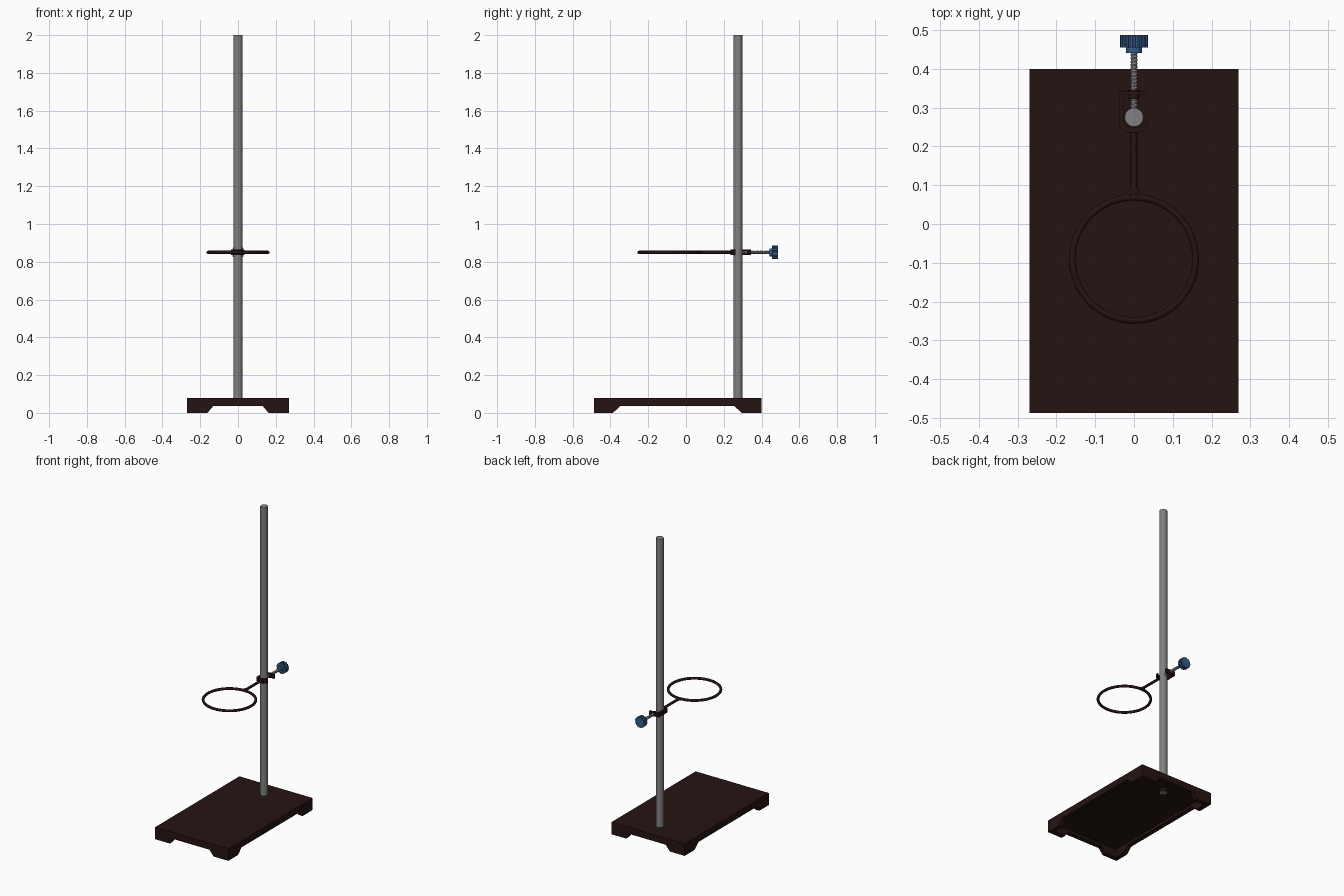
import bpy, bmesh, math
from mathutils import Vector, Matrix

if "Cube" in bpy.data.objects:
    bpy.data.objects.remove(bpy.data.objects["Cube"])

ROD_Y, RING_Z = 0.275, 0.85


def material(name, color):
    m = bpy.data.materials.new(name)
    m.diffuse_color = (*color, 1)
    m.use_nodes = True
    m.node_tree.nodes["Principled BSDF"].inputs["Base Color"].default_value = m.diffuse_color
    return m


IRON = material("dark_iron", (0.018, 0.007, 0.006))
BLUE = material("blue_plastic", (0.035, 0.11, 0.25))
STEEL = material("steel", (0.22, 0.22, 0.22))


def finish(name, bm, mat, smooth=False):
    bmesh.ops.recalc_face_normals(bm, faces=bm.faces)
    me = bpy.data.meshes.new(name)
    bm.to_mesh(me)
    bm.free()
    ob = bpy.data.objects.new(name, me)
    bpy.context.collection.objects.link(ob)
    me.materials.append(mat)
    if smooth:
        bpy.ops.object.select_all(action='DESELECT')
        bpy.context.view_layer.objects.active = ob
        ob.select_set(True)
        bpy.ops.object.shade_smooth_by_angle(angle=math.radians(40))
    return ob


def prism(name, pts, vec, mat):
    """Extrude a closed 3D outline along vec."""
    bm = bmesh.new()
    f = bm.faces.new([bm.verts.new(p) for p in pts])
    ext = bmesh.ops.extrude_face_region(bm, geom=[f])['geom']
    bmesh.ops.translate(bm, vec=vec, verts=[e for e in ext if isinstance(e, bmesh.types.BMVert)])
    return finish(name, bm, mat)


def cylinder(name, a, b, r, mat, seg=32):
    a, b = Vector(a), Vector(b)
    bm = bmesh.new()
    rot = (b - a).to_track_quat('Z', 'Y').to_matrix().to_4x4()
    bmesh.ops.create_cone(bm, cap_ends=True, segments=seg, radius1=r, radius2=r,
                          depth=(b - a).length, matrix=Matrix.Translation((a + b) / 2) @ rot)
    return finish(name, bm, mat, True)


def tube(name, pts, r, cyclic=False):
    cu = bpy.data.curves.new(name, 'CURVE')
    cu.dimensions = '3D'
    cu.bevel_depth, cu.bevel_resolution, cu.use_fill_caps = r, 4, True
    sp = cu.splines.new('POLY')
    sp.points.add(len(pts) - 1)
    for p, q in zip(sp.points, pts):
        p.co = (q[0], q[1], RING_Z, 1)
    sp.use_cyclic_u = cyclic
    cu.materials.append(IRON)
    ob = bpy.data.objects.new(name, cu)
    bpy.context.collection.objects.link(ob)
    return ob


def rect(x0, x1, y0, y1, z):
    return [(x0, y0, z), (x1, y0, z), (x1, y1, z), (x0, y1, z)]


# Hollow base with trapezoid openings between four corner feet
base = prism("base", rect(-.27, .27, -.487, .40, 0), (0, 0, .08), IRON)
arch = [(0, -.01), (.012, 0), (.04, .037)]
hollow = prism("hollow_cutter", rect(-.24, .24, -.457, .37, -.02), (0, 0, .075), IRON)
front_gap = prism("front_gap_cutter",
                  [(-.166, -1, -.005), (-.13, -1, .037), (.13, -1, .037), (.166, -1, -.005)],
                  (0, 2, 0), IRON)
side_gap = prism("side_gap_cutter",
                 [(-1, -.392, -.005), (-1, -.347, .037), (-1, .255, .037), (-1, .30, -.005)],
                 (2, 0, 0), IRON)
for c in (hollow, front_gap, side_gap):
    m = base.modifiers.new(c.name, 'BOOLEAN')
    m.operation, m.solver, m.object = 'DIFFERENCE', 'EXACT', c
    bpy.context.view_layer.objects.active = base
    bpy.ops.object.modifier_apply(modifier=m.name)
    bpy.data.objects.remove(c)

# Upright rod and the socket under the base
cylinder("socket", (0, ROD_Y, .04), (0, ROD_Y, .06), .034, IRON)
cylinder("rod", (0, ROD_Y, .037), (0, ROD_Y, 2), .024, STEEL)

# Support ring, arm and curved fillets where they meet
N = 64
tube("ring", [(.159 * math.cos(2 * math.pi * i / N), -.09 + .159 * math.sin(2 * math.pi * i / N))
              for i in range(N)], .0085, True)
tube("arm", [(0, .07), (0, .25)], .0085)
for s, side in ((-1, "left"), (1, "right")):
    tube("fillet_" + side, [(s * .038, .064), (s * .018, .072), (s * .006, .081), (0, .10)], .0075)

# C-shaped clamp, open on the right side
clamp = [(-.037, .342), (-.037, .25), (-.018, .236), (.018, .236), (.035, .25), (.035, .262),
         (.027, .262), (.014, .25), (-.014, .25), (-.027, .262), (-.027, .332), (.033, .332),
         (.033, .342)]
prism("clamp", [(x, y, RING_Z - .014) for x, y in clamp], (0, 0, .028), IRON)
cylinder("screw_nut", (0, .322, RING_Z), (0, .345, RING_Z), .014, IRON)

# Threaded screw made from a helical surface
bm = bmesh.new()
SEG, ROWS, Y0, Y1, PITCH = 16, 84, .295, .448, .009
rows = []
for j in range(ROWS + 1):
    y = Y0 + (Y1 - Y0) * j / ROWS
    row = []
    for i in range(SEG):
        phase = (y / PITCH + i / SEG) % 1
        r = .0072 + .0025 * abs(2 * phase - 1)
        a = 2 * math.pi * i / SEG
        row.append(bm.verts.new((r * math.cos(a), y, RING_Z + r * math.sin(a))))
    rows.append(row)
for p, q in zip(rows, rows[1:]):
    for i in range(SEG):
        k = (i + 1) % SEG
        bm.faces.new((p[i], p[k], q[k], q[i]))
bm.faces.new(rows[0])
bm.faces.new(rows[-1])
finish("screw", bm, STEEL)

# Ribbed knob with a collar
cylinder("knob_collar", (0, .441, RING_Z), (0, .458, RING_Z), .021, BLUE)
ribs = []
for i in range(18):
    for off, r in ((-.3, .032), (-.2, .036), (.2, .036), (.3, .032)):
        a = 2 * math.pi * (i + off) / 18
        ribs.append((r * math.cos(a), .455, RING_Z + r * math.sin(a)))
prism("knob", ribs, (0, .032, 0), BLUE)
